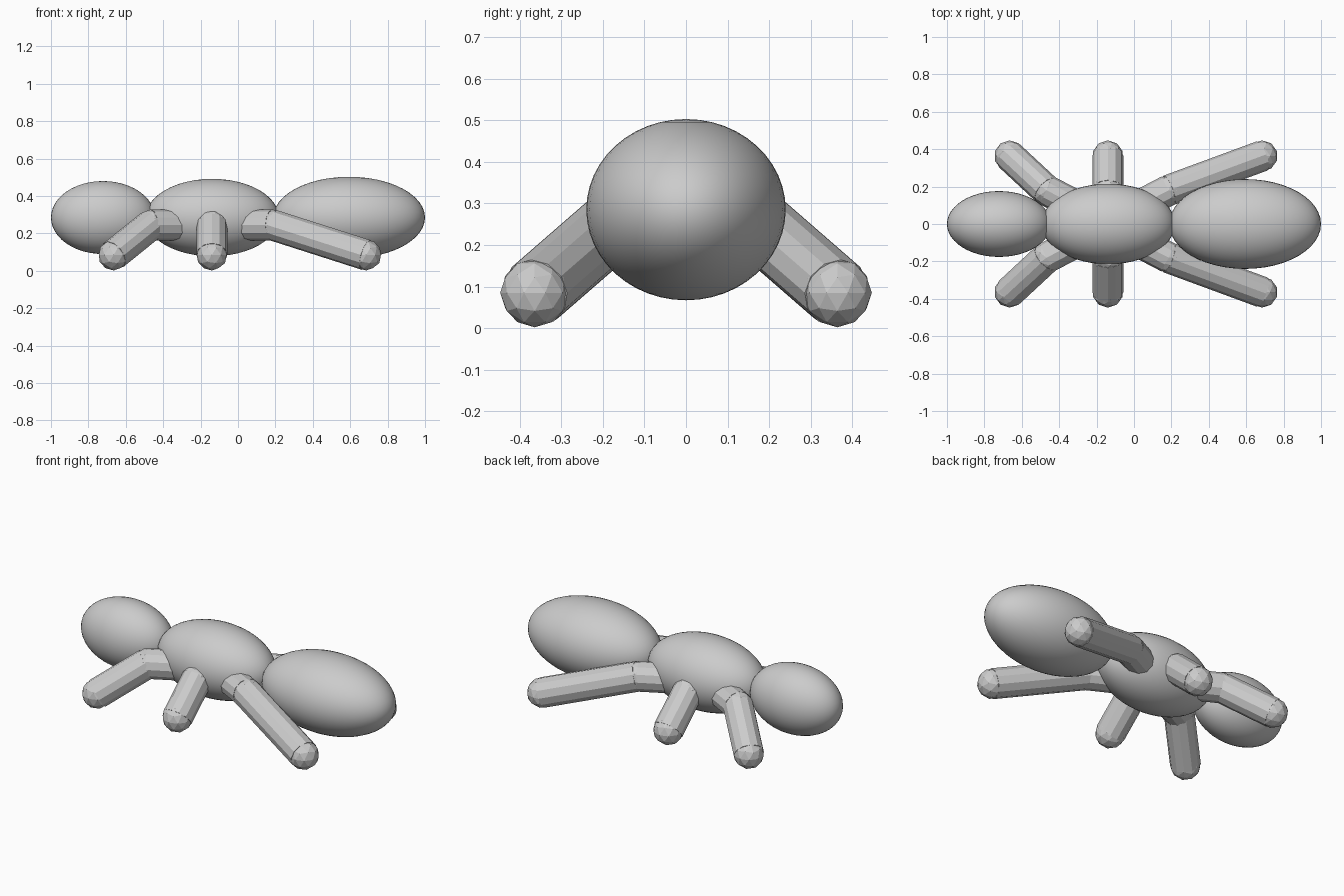
import bpy
from mathutils import Vector

cube = bpy.data.objects.get("Cube")
if cube:
    bpy.data.objects.remove(cube, do_unlink=True)

grey = bpy.data.materials.new("plain grey")
grey.use_nodes = True
colour = (0.6, 0.6, 0.6, 1)
grey.diffuse_color = colour
grey.node_tree.nodes["Principled BSDF"].inputs["Base Color"].default_value = colour

RADIUS = 0.083


def finish(name, smooth=False):
    obj = bpy.context.object
    obj.name = name
    obj.data.materials.append(grey)
    if smooth:
        bpy.ops.object.shade_smooth()
    return obj


def body(name, x, size):
    bpy.ops.mesh.primitive_uv_sphere_add(segments=48, ring_count=24, radius=1, location=(x, 0, 0.285))
    bpy.context.object.scale = size
    finish(name, smooth=True)


def ball(name, point):
    bpy.ops.mesh.primitive_ico_sphere_add(subdivisions=2, radius=RADIUS, location=point)
    finish(name)


def rod(name, a, b):
    a, b = Vector(a), Vector(b)
    axis = b - a
    bpy.ops.mesh.primitive_cylinder_add(vertices=12, radius=RADIUS, depth=axis.length, location=(a + b) / 2)
    obj = finish(name)
    obj.rotation_mode = "QUATERNION"
    obj.rotation_quaternion = axis.to_track_quat("Z", "Y")


# Three body ellipsoids along x
body("head", -0.722, (0.278, 0.176, 0.195))
body("thorax", -0.138, (0.357, 0.215, 0.207))
body("abdomen", 0.594, (0.406, 0.24, 0.218))

# Three pairs of bent legs: knee x, foot x
legs = {"head_end_leg": (-0.467, -0.665), "middle_leg": (-0.14, -0.14), "tail_end_leg": (0.185, 0.685)}
for name, (knee_x, foot_x) in legs.items():
    for side, s in (("back", 1), ("front", -1)):
        hip = (-0.14, 0.01 * s, 0.245)
        knee = (knee_x, 0.18 * s, 0.245)
        foot = (foot_x, 0.364 * s, 0.085)
        rod(f"{name}_{side}_upper", hip, knee)
        ball(f"{name}_{side}_knee", knee)
        rod(f"{name}_{side}_lower", knee, foot)
        ball(f"{name}_{side}_foot", foot)
